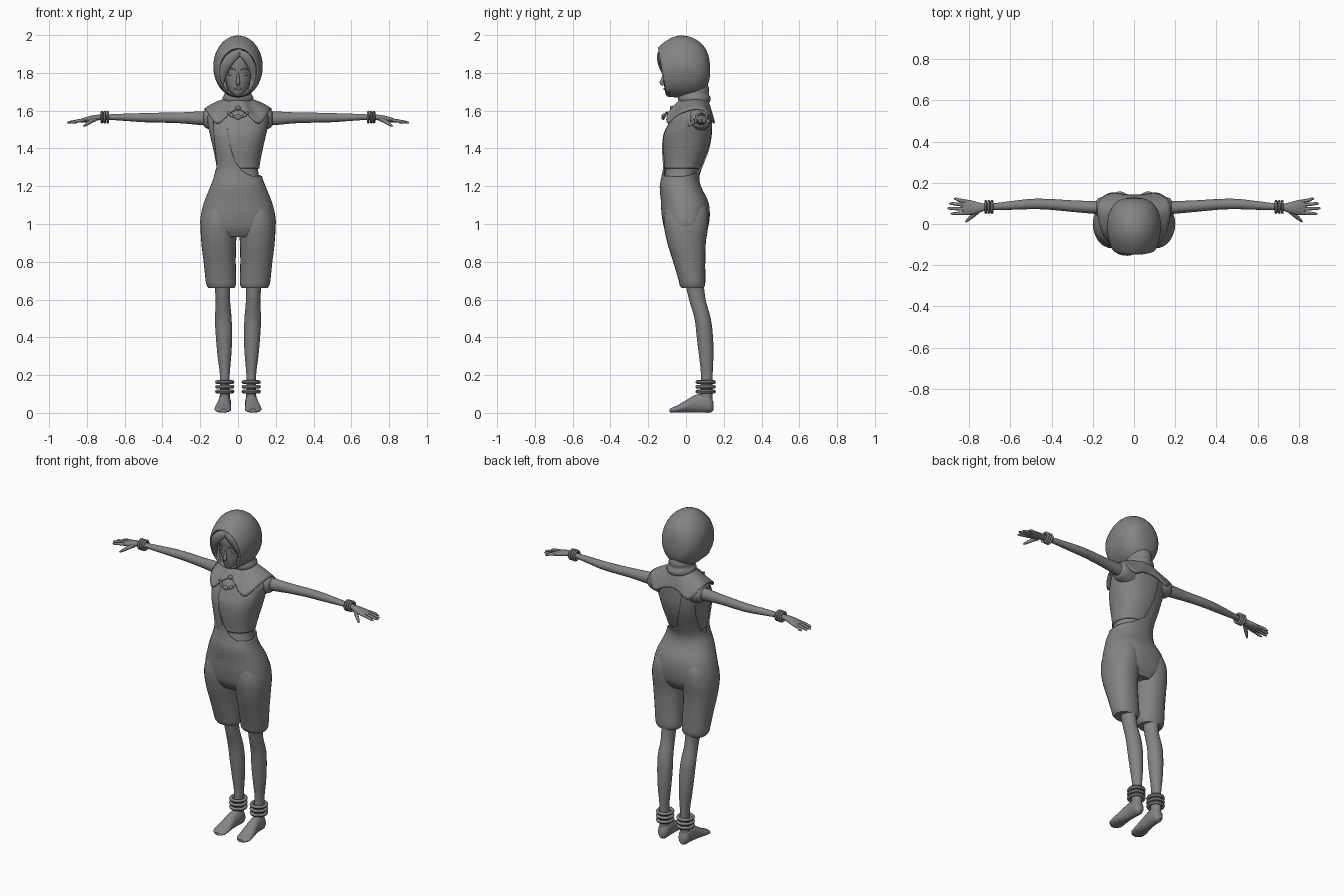
import bpy, bmesh, math
from mathutils import Vector

grey = bpy.data.materials.new("grey")
grey.diffuse_color = (0.23, 0.23, 0.23, 1)


def sample(keys, t):
    """Smooth interpolation of rows sorted by their first value."""
    i = 0
    while i < len(keys) - 2 and t > keys[i + 1][0]:
        i += 1
    a, b = keys[i], keys[i + 1]
    p, n = keys[max(i - 1, 0)], keys[min(i + 2, len(keys) - 1)]
    h = b[0] - a[0]
    u = min(max((t - a[0]) / h, 0), 1)
    out = []
    for k in range(1, len(a)):
        ma = (b[k] - p[k]) / (b[0] - p[0]) * h
        mb = (n[k] - a[k]) / (n[0] - a[0]) * h
        out.append((2*u**3 - 3*u*u + 1) * a[k] + (u**3 - 2*u*u + u) * ma
                   + (3*u*u - 2*u**3) * b[k] + (u**3 - u*u) * mb)
    return out


def oval(ang, n=2.0):
    c, s = math.cos(ang), math.sin(ang)
    return (math.copysign(abs(c) ** (2 / n), c), math.copysign(abs(s) ** (2 / n), s))


def skin(name, rows, caps=True, mirror=False, thick=0):
    """Skin closed rings of points into a smooth mesh."""
    bm = bmesh.new()
    rings = [[bm.verts.new(p) for p in r] for r in rows]
    m = len(rings[0])
    for a, b in zip(rings, rings[1:]):
        for j in range(m):
            bm.faces.new((a[j], a[(j + 1) % m], b[(j + 1) % m], b[j]))
    if caps:
        bm.faces.new(rings[0][::-1])
        bm.faces.new(rings[-1])
    bmesh.ops.recalc_face_normals(bm, faces=bm.faces)
    me = bpy.data.meshes.new(name)
    bm.to_mesh(me)
    bm.free()
    me.materials.append(grey)
    ob = bpy.data.objects.new(name, me)
    bpy.context.collection.objects.link(ob)
    if thick:
        ob.modifiers.new("thickness", "SOLIDIFY").thickness = thick
    if mirror:
        ob.modifiers.new("mirror", "MIRROR")
    bpy.context.view_layer.objects.active = ob
    ob.select_set(True)
    bpy.ops.object.shade_smooth_by_angle(angle=math.radians(50))
    ob.select_set(False)
    return ob


def loft(name, axis, keys, steps=24, seg=28, n=2.0, shear=0, **kw):
    """Rows are position along axis, two centre values, two radii."""
    rows = []
    for i in range(steps + 1):
        t = keys[0][0] + (keys[-1][0] - keys[0][0]) * i / steps
        c1, c2, r1, r2 = sample(keys, t)
        ring = []
        for j in range(seg):
            a, b = oval(2 * math.pi * j / seg, n)
            p = [c1 + r1 * a, c2 + r2 * b]
            p.insert("xyz".index(axis), t + shear * r2 * b)
            ring.append(p)
        rows.append(ring)
    return skin(name, rows, **kw)


def tube(name, pts, mirror=False, flat=1.0, seg=12, steps=14):
    """Tapered tube through points (x, y, z, radius)."""
    keys = [(i, *p) for i, p in enumerate(pts)]
    path = [sample(keys, (len(pts) - 1) * i / steps) for i in range(steps + 1)]
    rows = []
    for i, p in enumerate(path):
        d = Vector(path[min(i + 1, steps)][:3]) - Vector(path[max(i - 1, 0)][:3])
        side = d.cross(Vector((0, 1, 0))).normalized()
        up = side.cross(d).normalized()
        rows.append([Vector(p[:3]) + p[3] * (side * math.cos(2 * math.pi * j / seg)
                     + up * flat * math.sin(2 * math.pi * j / seg)) for j in range(seg)])
    return skin(name, rows, mirror=mirror)


def hoop(name, centre, axis, r1, r2, r, mirror=True):
    rows = []
    for i in range(8):
        a = 2 * math.pi * i / 8
        ring = []
        for j in range(28):
            b = 2 * math.pi * j / 28
            q = [(r1 + r * math.cos(a)) * math.cos(b), (r2 + r * math.cos(a)) * math.sin(b)]
            q.insert("xyz".index(axis), r * math.sin(a))
            ring.append(Vector(centre) + Vector(q))
        rows.append(ring)
    return skin(name, rows + rows[:1], caps=False, mirror=mirror)


def ball(name, c, r, mirror=False):
    keys = [(c[2] + r[2] * math.sin(a), c[0], c[1], r[0] * math.cos(a), r[1] * math.cos(a))
            for a in [math.radians(d) for d in range(-88, 89, 22)]]
    return loft(name, "z", keys, 12, 16, mirror=mirror)


# Torso shape: z, centre y, half width, half depth
TORSO = [(.93, 0, .13, .08), (.97, 0, .178, .104), (1.0, 0, .192, .113), (1.06, -.002, .186, .12),
         (1.12, -.008, .17, .117), (1.2, -.03, .138, .101), (1.25, -.03, .12, .092),
         (1.3, -.018, .114, .096), (1.4, -.002, .132, .12), (1.47, .008, .148, .126),
         (1.53, .022, .16, .115), (1.58, .035, .157, .1), (1.62, .045, .11, .075),
         (1.65, .05, .06, .056), (1.69, .04, .047, .05)]


def torso_point(ang, z, off):
    cy, rx, ry = sample(TORSO, z)
    a, b = oval(ang, 2.25)
    return ((rx + off) * a, cy + (ry + off) * b, z)


def torso_shell(name, bottom, top, off, seg=72, steps=36, **kw):
    rows = []
    for i in range(steps + 1):
        row = []
        for j in range(seg):
            deg = 360 * j / seg
            z = bottom + (top(deg) - bottom) * i / steps
            row.append(torso_point(math.radians(deg), z, off))
        rows.append(row)
    return skin(name, rows, **kw)


torso_shell("body", 1.15, lambda d: 1.69, -.008)
torso_shell("crop_top", 1.295, lambda d: 1.635, 0, caps=False, thick=.007)

# Overalls with one strap: height of the upper edge around the body
EDGE = [(0, 1.25), (60, 1.27), (90, 1.31), (104, 1.42), (113, 1.6), (140, 1.6), (146, 1.42),
        (158, 1.3), (180, 1.26), (203, 1.3), (214, 1.42), (224, 1.6), (249, 1.6), (252, 1.5),
        (256, 1.4), (264, 1.33), (278, 1.28), (300, 1.255), (360, 1.25)]


def edge_height(deg):
    for (a, za), (b, zb) in zip(EDGE, EDGE[1:]):
        if a <= deg <= b:
            return za + (zb - za) * (deg - a) / (b - a)


torso_shell("overalls", .93, edge_height, .008, 120, 48, caps=False, thick=.008)
torso_shell("seat", .93, lambda d: 1.2, .002)
loft("shorts_leg", "z", [(.66, .088, .035, .068, .058), (.67, .088, .034, .076, .066),
     (.69, .09, .033, .08, .069), (.8, .097, .017, .085, .085), (.9, .102, .003, .092, .102),
     (1.0, .1, 0, .097, .118), (1.08, .095, 0, .082, .112), (1.15, .085, -.01, .05, .08)],
     32, n=2.2, mirror=True)

# Bare legs and feet
loft("leg", "z", [(.07, .07, .105, .027, .034), (.2, .07, .11, .026, .031), (.3, .072, .107, .036, .038),
     (.4, .074, .1, .043, .043), (.5, .078, .088, .044, .043), (.6, .08, .06, .038, .044),
     (.72, .085, .04, .045, .05)], mirror=True)
loft("foot", "y", [(-.087, .078, .012, .022, .008), (-.07, .08, .015, .04, .014), (-.04, .08, .022, .044, .021),
     (0, .077, .034, .04, .033), (.05, .073, .048, .034, .047), (.1, .07, .052, .033, .051),
     (.13, .07, .045, .03, .043), (.146, .07, .035, .014, .022)], mirror=True)
for z in (.113, .138, .163):
    hoop("anklet", (.07, .104, z), "z", .041, .044, .01)

# Arms, sleeves, bracelets and hands
loft("sleeve", "x", [(.09, .065, 1.545, .06, .06), (.14, .072, 1.555, .06, .058),
     (.175, .078, 1.558, .047, .047), (.182, .08, 1.558, .036, .038)], 12, mirror=True)
loft("arm", "x", [(.12, .08, 1.56, .035, .04), (.2, .081, 1.56, .031, .036), (.3, .087, 1.562, .028, .029),
     (.42, .096, 1.563, .026, .026), (.5, .097, 1.563, .025, .024), (.6, .09, 1.565, .021, .019),
     (.7, .083, 1.566, .016, .014), (.75, .08, 1.563, .019, .015)], 28, 20, mirror=True)
for x in (.69, .705, .72):
    hoop("bracelet", (x, .083, 1.566), "x", .027, .027, .007)
loft("palm", "x", [(.73, .081, 1.565, .018, .014), (.76, .079, 1.561, .027, .016),
     (.8, .08, 1.553, .037, .014), (.825, .081, 1.548, .036, .011), (.835, .081, 1.546, .03, .007)],
     10, 16, mirror=True)
for y0, x1, y1 in ((.11, .875, .122), (.092, .897, .099), (.072, .905, .076), (.053, .89, .05)):
    tube("finger", [(.815, y0, 1.55, .009), (.85, (y0 + y1) / 2, 1.545, .0085),
         (x1 - .012, y1, 1.538, .007), (x1, y1, 1.535, .003)], True, seg=8, steps=8)
tube("thumb", [(.755, .065, 1.556, .012), (.78, .043, 1.543, .011), (.805, .022, 1.526, .008),
     (.818, .01, 1.518, .003)], True, seg=8, steps=8)

# Pointed cape collar: inner ring to shaped outer edge
RIM = [(0, 0, -.07, 1.612), (22, .05, -.098, 1.585), (45, .112, -.1, 1.535), (68, .158, -.04, 1.585),
       (92, .178, .055, 1.612), (118, .168, .115, 1.59), (145, .115, .152, 1.535), (165, .05, .146, 1.565),
       (180, 0, .142, 1.572)]
rows = []
for i in range(9):
    u, ring = i / 8, []
    for j in range(64):
        deg = 360 * j / 64
        x, y, z = sample(RIM, min(deg, 360 - deg))
        x = x if deg <= 180 else -x
        a = math.radians(deg)
        ix, iy = .062 * math.sin(a), .045 - .068 * math.cos(a)
        ring.append((ix + (x - ix) * u, iy + (y - iy) * u, 1.665 + (z - 1.665) * u + .028 * u * (1 - u)))
    rows.append(ring)
skin("cape_collar", rows, caps=False, thick=.008)

# Rolled cowl around the neck
loft("cowl", "z", [(1.63, 0, .045, .06, .065), (1.65, 0, .045, .079, .083), (1.67, 0, .043, .081, .086),
     (1.688, 0, .042, .071, .078), (1.71, 0, .045, .068, .078), (1.74, 0, .045, .06, .07)], 24)

# Clasp and hanging chain
tube("chain", [(-.055, -.1, 1.592, .006), (-.03, -.115, 1.572, .007), (0, -.12, 1.564, .007),
     (.03, -.115, 1.572, .007), (.055, -.1, 1.592, .006)], seg=8)
ball("pendant", (0, -.121, 1.566), (.016, .01, .016))
ball("chain_bead", (.034, -.115, 1.575), (.011, .01, .011), True)
ball("clasp", (0, -.075, 1.614), (.013, .01, .013))

# Hood, lofted from the back forward, with a turned-in lip
HOOD = [(.128, 1.82, .025, .03), (.12, 1.825, .068, .078), (.1, 1.83, .098, .117), (.06, 1.832, .122, .151),
        (.02, 1.834, .131, .164), (-.02, 1.834, .132, .166), (-.06, 1.828, .128, .159), (-.1, 1.815, .117, .144),
        (-.125, 1.805, .106, .131), (-.128, 1.804, .099, .124), (-.11, 1.806, .096, .12), (-.06, 1.81, .094, .118)]
rows = []
for i, (y, cz, rx, rz) in enumerate(HOOD):
    tilt = .18 * min(i / 8, 1)
    rows.append([(rx * math.cos(2 * math.pi * j / 40), y - tilt * rz * math.sin(2 * math.pi * j / 40),
                  cz + rz * math.sin(2 * math.pi * j / 40)) for j in range(40)])
hood = skin("hood", rows)
hood.modifiers.new("smooth", "SUBSURF").levels = 1

# Head and face
loft("head", "z", [(1.678, 0, -.085, .014, .016), (1.69, 0, -.075, .03, .034), (1.71, 0, -.057, .048, .056),
     (1.75, 0, -.04, .07, .078), (1.8, 0, -.034, .083, .088), (1.86, 0, -.035, .086, .092),
     (1.92, 0, -.03, .075, .08), (1.96, 0, -.03, .035, .04)], 30)
tube("nose", [(0, -.118, 1.8, .005), (0, -.123, 1.77, .008), (0, -.13, 1.748, .011),
     (0, -.118, 1.738, .009)], seg=10, steps=8)
ball("lips", (0, -.111, 1.715), (.018, .009, .007))
ball("eye", (.036, -.107, 1.793), (.018, .008, .008), True)
tube("eyebrow", [(.014, -.121, 1.815, .002), (.035, -.117, 1.822, .004), (.06, -.101, 1.816, .002)],
     True, seg=8, steps=8)

# Parted fringe and side locks
tube("left_fringe", [(.02, -.128, 1.915, .016), (-.025, -.142, 1.89, .026), (-.062, -.135, 1.845, .028),
     (-.082, -.112, 1.785, .02), (-.086, -.095, 1.72, .004)], flat=.45)
tube("right_fringe", [(-.012, -.126, 1.915, .012), (.035, -.138, 1.892, .022), (.068, -.124, 1.845, .022),
     (.083, -.105, 1.79, .016), (.085, -.095, 1.735, .004)], flat=.45)
tube("side_lock", [(.082, -.07, 1.86, .018), (.085, -.088, 1.79, .018), (.07, -.092, 1.72, .014),
     (.045, -.09, 1.685, .003)], True, flat=.6)
